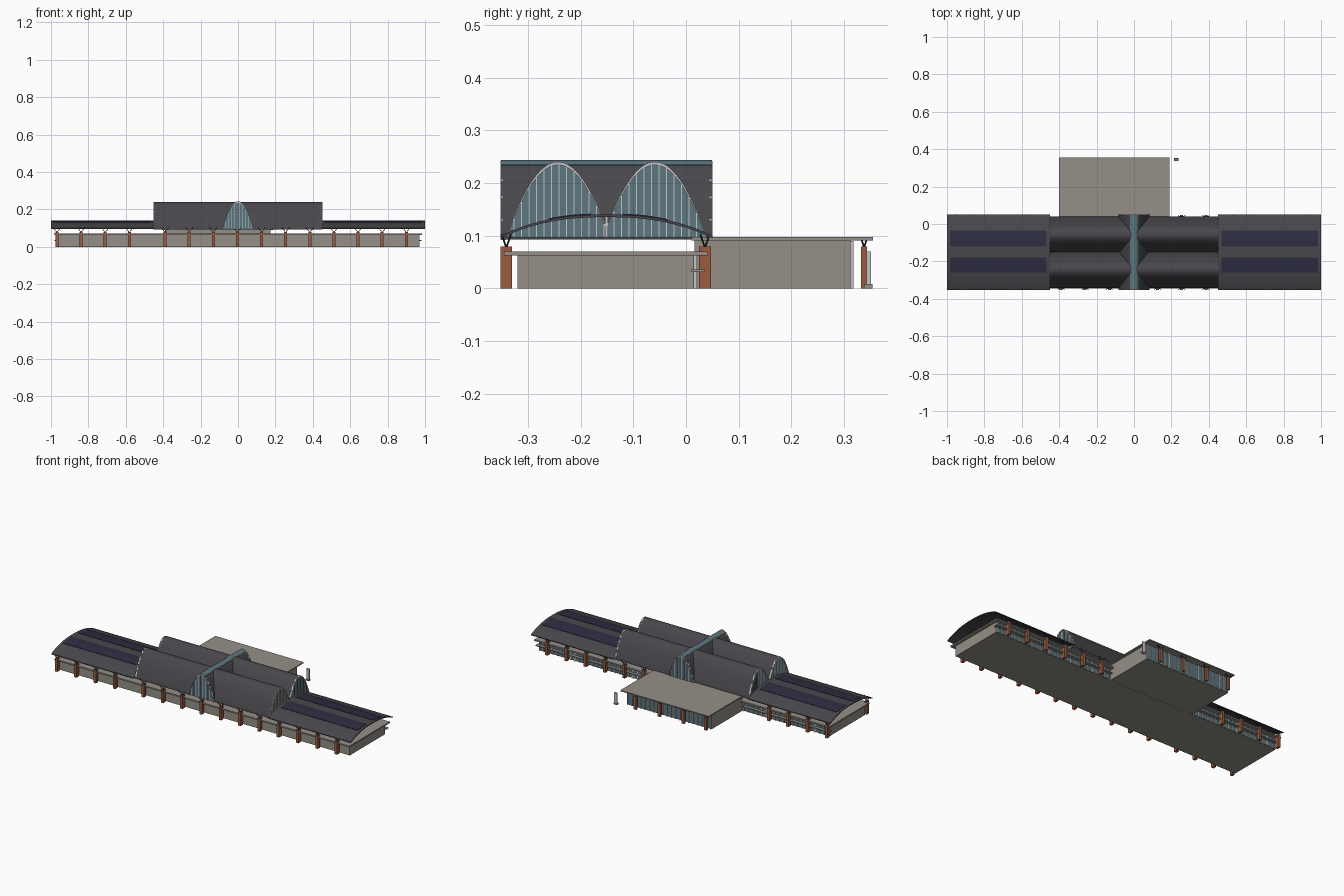
import bpy, bmesh, math
from mathutils import Vector

cube = bpy.data.objects.get("Cube")
if cube:
    bpy.data.objects.remove(cube)


def material(name, r, g, b):
    m = bpy.data.materials.new(name)
    m.use_nodes = True
    m.diffuse_color = (r, g, b, 1)
    m.node_tree.nodes["Principled BSDF"].inputs["Base Color"].default_value = (r, g, b, 1)
    return m


ROOF = material("dark roof", .065, .062, .07)
SOLAR = material("navy panels", .026, .026, .055)
STONE = material("warm grey stone", .30, .28, .245)
GLASS = material("blue grey glass", .11, .18, .215)
BRICK = material("red brown brick", .32, .105, .05)
FRAME = material("pale frame", .55, .56, .55)


def finish(name, bm, mat):
    bmesh.ops.recalc_face_normals(bm, faces=bm.faces)
    me = bpy.data.meshes.new(name)
    bm.to_mesh(me)
    bm.free()
    me.materials.append(mat)
    ob = bpy.data.objects.new(name, me)
    bpy.context.collection.objects.link(ob)
    return ob


def add_box(bm, x, y, z):
    vs = [bm.verts.new((i, j, k)) for i in x for j in y for k in z]
    for f in ((0, 1, 3, 2), (4, 6, 7, 5), (0, 4, 5, 1), (2, 3, 7, 6), (0, 2, 6, 4), (1, 5, 7, 3)):
        bm.faces.new([vs[i] for i in f])


def boxes(name, items, mat):
    bm = bmesh.new()
    for item in items:
        add_box(bm, *item)
    return finish(name, bm, mat)


def ribbon(name, outer, inner, axis, a, b, mat):
    """Solid between two (u, z) curves, extended from a to b along axis."""
    bm = bmesh.new()

    def put(p, d):
        return bm.verts.new((d, p[0], p[1]) if axis == "x" else (p[0], d, p[1]))
    rows = [[put(p, d) for p in c] for c, d in ((outer, a), (outer, b), (inner, b), (inner, a))]
    for i in range(len(outer) - 1):
        for r in range(4):
            s = rows[(r + 1) % 4]
            bm.faces.new((rows[r][i], rows[r][i + 1], s[i + 1], s[i]))
    for i in (0, -1):
        bm.faces.new([r[i] for r in rows])
    ob = finish(name, bm, mat)
    ob.data.shade_smooth()
    ob.data.set_sharp_from_angle(angle=math.radians(30))
    return ob


def arch(centre, half, base, rise, t0=-1, t1=1, n=32, power=2.0):
    pts = []
    for i in range(n + 1):
        t = t0 + (t1 - t0) * i / n
        pts.append((centre + half * t, base + rise * (1 - abs(t) ** power)))
    return pts


def lower(curve, d):
    return [(u, z - d) for u, z in curve]


def flat(curve, z):
    return [(u, z) for u, _ in curve]


MID = -.151          # centre line of the long hall
BASE = .098

# Hall walls, eaves slab and rear sun shelf
boxes("hall_walls", [((-.97, .97), (-.32, .015), (0, .062))], STONE)
boxes("hall_slab", [((-.985, .985), (-.345, .041), (.062, .07))], STONE)
boxes("rear_shelf", [((-.98, -.4), (.01, .036), (.031, .036)),
                     ((.18, .98), (.01, .036), (.031, .036))], STONE)

# Rear annex
boxes("annex_walls", [((-.39, .175), (.016, .312), (0, .091))], STONE)
boxes("annex_roof", [((-.4, .19), (.01, .355), (.091, .097))], STONE)


# Window walls along the back
def window_wall(name, x0, x1, y, top):
    boxes(name + "_glass", [((x0, x1), (y, y + .002), (.002, top))], GLASS)
    n = round((x1 - x0) / .03)
    xs = [x0 + (x1 - x0) * i / n for i in range(n + 1)]
    boxes(name + "_mullions", [((x - .002, x + .002), (y, y + .006), (0, top)) for x in xs], FRAME)


window_wall("right_window", .19, .965, .015, .062)
window_wall("left_window", -.965, -.4, .015, .062)
window_wall("annex_window", -.385, .17, .312, .09)

# Brick columns with splayed roof struts
front_xs = [-.968 + .129 * i for i in range(4)] + [-.39 + .129 * i for i in range(11)]
rear_xs = [x for x in front_xs if x < -.42 or x > .2]
spots = [(x, -.341, .011, BASE + .004) for x in front_xs]
spots += [(x, .036, .011, BASE + .004) for x in rear_xs]
spots += [(x, .338, .006, .092) for x in (-.37, -.22, -.06, .1)]
boxes("brick_columns", [((x - .008, x + .008), (y - w, y + w), (0, .079)) for x, y, w, _ in spots], BRICK)

bm = bmesh.new()
for x, y, w, top in spots:
    for sx in (-1, 1):
        for sy in (-1, 1):
            foot = Vector((x, y, .077))
            head = Vector((x + sx * .019, y + sy * w * .8, top))
            axis = head - foot
            turn = axis.to_track_quat("Z", "Y").to_matrix().to_4x4()
            turn.translation = (foot + head) / 2
            bmesh.ops.create_cone(bm, cap_ends=True, segments=5, radius1=.0018, radius2=.0018,
                                  depth=axis.length, matrix=turn)
finish("roof_struts", bm, ROOF)

# Low wing roofs with solar strips
for side, a, b in (("left", .45, 1), ("right", -1, -.45)):
    low = arch(MID, .201, .1, .04, power=2.4)
    ribbon(side + "_wing_roof", low, lower(low, .005), "x", a, b, ROOF)
    inset = sorted((math.copysign(.468, a), math.copysign(.985, a)))
    for label, y0, y1 in (("front", -.26, -.18), ("rear", -.12, -.035)):
        strip = arch(MID, .201, .102, .04, (y0 - MID) / .201, (y1 - MID) / .201, 10, 2.4)
        ribbon(f"{side}_{label}_solar_strip", strip, lower(strip, .003), "x", *inset, SOLAR)


# Glazed end of a vault: pane, rim and upright bars
def gable(name, curve, axis, at, out, gap):
    def span(d0, d1):
        return sorted((at + out * d0, at + out * d1))
    ribbon(name + "_pane", lower(curve, .002), flat(curve, .096), axis, *span(-.006, -.002), GLASS)
    ribbon(name + "_rim", curve, lower(curve, .006), axis, *span(-.008, .002), FRAME)
    bars, last = [], -9
    for u, z in curve:
        if u - last >= gap:
            last = u
            if z > .11:
                wide, deep = (u - .0011, u + .0011), span(-.003, .0005)
                bars.append((deep, wide, (.096, z)) if axis == "x" else (wide, deep, (.096, z)))
    boxes(name + "_bars", bars, FRAME)


# Twin high vaults, meeting in a valley
HALF, OFF = .098, .092
for label, s in (("front", -1), ("rear", 1)):
    cut = OFF / HALF
    t0, t1 = (-1, cut) if s < 0 else (-cut, 1)
    high = arch(MID + s * OFF, HALF, BASE, .142, t0, t1, 40)
    ribbon(label + "_high_vault", high, lower(high, .005), "x", -.449, .449, ROOF)
    for side, out in (("left", 1), ("right", -1)):
        gable(f"{label}_{side}_gable", high, "x", out * .45, out, .0135)
boxes("valley_posts", [((s * .45 - .002, s * .45 + .002), (MID - .003, MID + .003), (.096, .14))
                       for s in (-1, 1)], FRAME)

# Cross vault with glazed ridge and glazed portals
cross = arch(0, .083, BASE, .144)
ribbon("cross_vault", cross, lower(cross, .005), "y", -.351, .049, ROOF)
ridge = arch(0, .083, BASE + .0015, .144, -.25, .25, 8)
ribbon("ridge_skylight", ridge, lower(ridge, .003), "y", -.351, .049, GLASS)
gable("front_portal", cross, "y", -.35, -1, .015)
gable("rear_portal", cross, "y", .048, 1, .015)

# Free standing pillar behind the annex
boxes("pillar", [((.216, .234), (.343, .351), (0, .07))], FRAME)
boxes("pillar_base", [((.213, .237), (.338, .354), (0, .008))], STONE)
